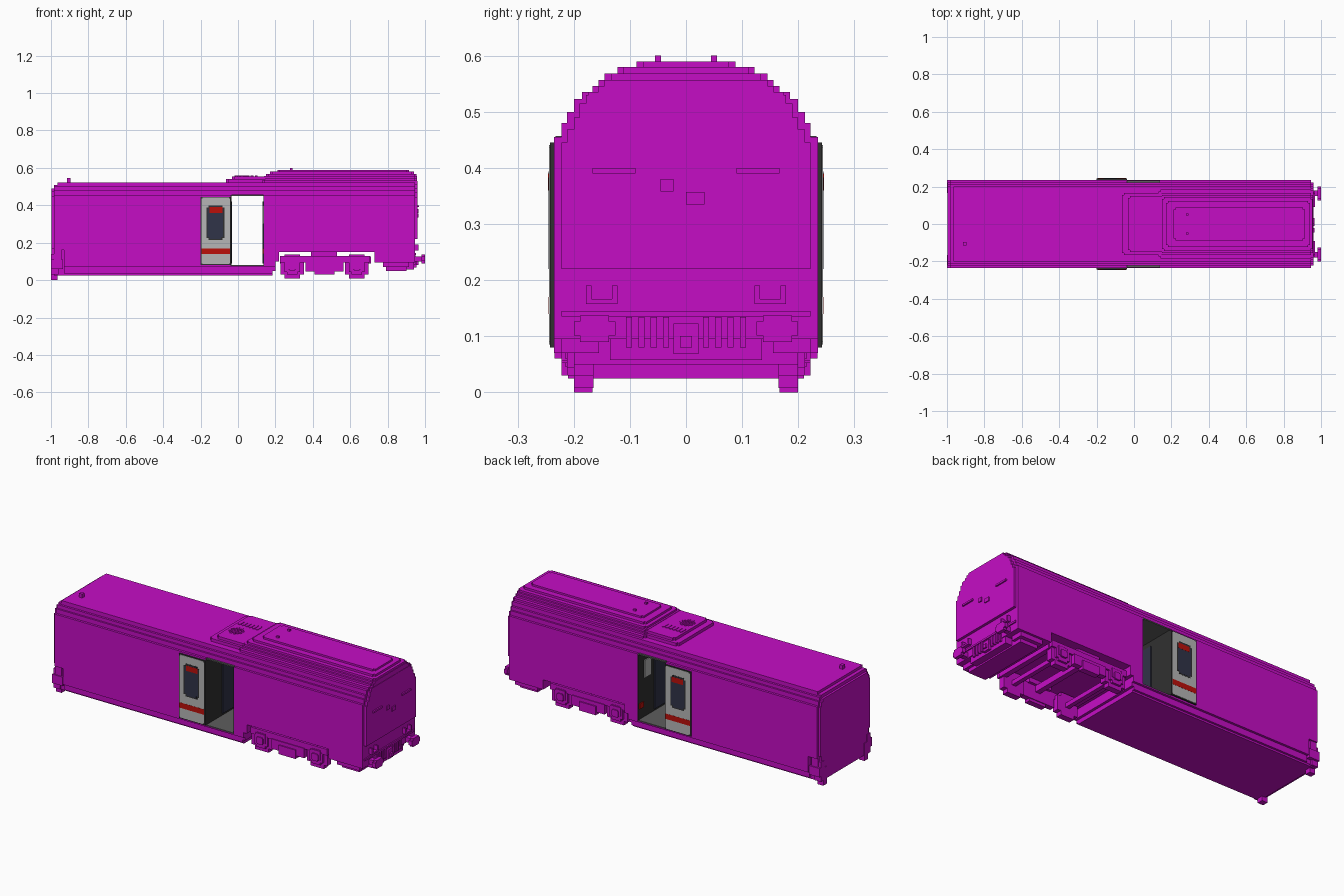
import bpy, bmesh

cube = bpy.data.objects.get("Cube")
if cube:
    bpy.data.objects.remove(cube, do_unlink=True)


def material(name, r, g, b):
    m = bpy.data.materials.new(name)
    m.use_nodes = True
    m.diffuse_color = (r, g, b, 1)
    m.node_tree.nodes["Principled BSDF"].inputs["Base Color"].default_value = (r, g, b, 1)
    return m


MAGENTA = material("magenta paint", 0.56, 0.004, 0.56)
LIGHT = material("light grey", 0.47, 0.47, 0.47)
MID = material("floor grey", 0.11, 0.11, 0.11)
DARK = material("dark grey", 0.03, 0.03, 0.03)
RED = material("red", 0.5, 0.005, 0.003)
GLASS = material("navy glass", 0.03, 0.033, 0.065)


class Part:
    """Collects blocks and prisms into one flat-shaded object."""

    def __init__(self, name, mat):
        self.name, self.mat, self.bm = name, mat, bmesh.new()

    def prism(self, pts, axis, a, b):
        place = {"x": lambda p, t: (t, p[0], p[1]),
                 "y": lambda p, t: (p[0], t, p[1]),
                 "z": lambda p, t: (p[0], p[1], t)}[axis]
        lo = [self.bm.verts.new(place(p, a)) for p in pts]
        hi = [self.bm.verts.new(place(p, b)) for p in pts]
        self.bm.faces.new(lo)
        self.bm.faces.new(hi[::-1])
        for i in range(len(pts)):
            j = (i + 1) % len(pts)
            self.bm.faces.new((lo[j], lo[i], hi[i], hi[j]))

    def box(self, x0, x1, y0, y1, z0, z1):
        self.prism([(x0, y0), (x1, y0), (x1, y1), (x0, y1)], "z", z0, z1)

    def both(self, x0, x1, y0, y1, z0, z1):
        self.box(x0, x1, y0, y1, z0, z1)
        self.box(x0, x1, -y1, -y0, z0, z1)

    def done(self):
        bmesh.ops.recalc_face_normals(self.bm, faces=self.bm.faces)
        mesh = bpy.data.meshes.new(self.name)
        self.bm.to_mesh(mesh)
        self.bm.free()
        mesh.materials.append(self.mat)
        ob = bpy.data.objects.new(self.name, mesh)
        bpy.context.collection.objects.link(ob)
        return ob


def notched(x0, x1, y0, y1, c):
    """Rectangle with one square step cut from each corner."""
    return [(x0 + c, y0), (x1 - c, y0), (x1 - c, y0 + c), (x1, y0 + c), (x1, y1 - c), (x1 - c, y1 - c),
            (x1 - c, y1), (x0 + c, y1), (x0 + c, y1 - c), (x0, y1 - c), (x0, y0 + c), (x0 + c, y0 + c)]


def stepped(z, steps):
    """Symmetric stair profile from (half width, top) pairs."""
    right = []
    for half, top in steps:
        right += [(half, z), (half, top)]
        z = top
    return right + [(-y, z) for y, z in reversed(right)]


# Body shell with stair-stepped roof edge
body = Part("body_shell", MAGENTA)
body.prism(stepped(0.025, [(0.21, 0.035), (0.222, 0.07), (0.235, 0.455), (0.222, 0.48),
                           (0.212, 0.5), (0.2, 0.523)]), "x", -0.985, 0.945)
body = body.done()

# Doorway, bogie bay, front underside and rear wheel notches
cut = Part("body_cutter", MAGENTA)
cut.box(-0.04, 0.14, -0.4, 0.4, 0.075, 0.455)
cut.prism([(0.185, -0.1), (1.1, -0.1), (1.1, 0.095), (0.73, 0.095), (0.73, 0.15), (0.22, 0.15),
           (0.22, 0.1), (0.2, 0.1), (0.2, 0.05), (0.185, 0.05)], "y", -0.4, 0.4)
cut.both(-1.1, -0.93, 0.212, 0.4, -0.1, 0.16)
cut.box(-1.1, -0.965, -0.4, 0.4, 0.508, 0.7)
cut = cut.done()
cut.hide_render = True
mod = body.modifiers.new("openings", "BOOLEAN")
mod.object, mod.operation, mod.solver = cut, "DIFFERENCE", "EXACT"
bpy.context.view_layer.objects.active = body
bpy.ops.object.modifier_apply(modifier=mod.name)
bpy.data.objects.remove(cut, do_unlink=True)

# Raised cab end and rear end panels
ends = Part("end_panels", MAGENTA)
ends.prism(stepped(0.22, [(0.222, 0.445), (0.212, 0.468), (0.2, 0.49), (0.19, 0.515), (0.178, 0.53)]),
           "x", 0.945, 0.96)
ends.prism(stepped(0.03, [(0.21, 0.17), (0.222, 0.45), (0.212, 0.475), (0.2, 0.49)]), "x", -0.997, -0.985)
ends.done()

# Roof: low equipment slab, then tapering tiers
roof = Part("roof_tiers", MAGENTA)
tiers = [(-0.065, 0.16, 0.165, 0.54), (-0.032, 0.16, 0.15, 0.555), (0.13, 0.958, 0.185, 0.535),
         (0.135, 0.958, 0.167, 0.546), (0.14, 0.958, 0.156, 0.557), (0.15, 0.955, 0.145, 0.568),
         (0.17, 0.94, 0.122, 0.58), (0.21, 0.915, 0.088, 0.59)]
for x0, x1, half, top in tiers:
    roof.prism(notched(x0, x1, -half, half, 0.011), "z", 0.515, top)
roof.both(0.278, 0.292, 0.045, 0.055, 0.585, 0.6)
roof.box(-0.915, -0.895, -0.115, -0.095, 0.52, 0.545)
roof.done()

# Roof vents: slots and a round fan
vents = Part("roof_vents", MAGENTA)
for i in range(6):
    x = -0.02 + i * 0.022
    vents.prism(notched(x, x + 0.015, 0.025, 0.07, 0.004), "z", 0.55, 0.558)
for i in range(-3, 4):
    for j in range(-3, 4):
        if i * i + j * j < 11 and (i + j) % 2 == 0:
            x, y = 0.022 + i * 0.011, -0.045 + j * 0.011
            vents.box(x - 0.005, x + 0.005, y - 0.005, y + 0.005, 0.55, 0.558)
vents.done()

# Vestibule lining
lining = Part("vestibule_walls", DARK)
for x0, x1 in ((-0.041, -0.036), (0.136, 0.141)):
    lining.box(x0, x1, -0.233, 0.233, 0.076, 0.454)
lining.done()
glass = Part("vestibule_doors", GLASS)
for x0, x1 in ((-0.037, -0.032), (0.132, 0.137)):
    glass.box(x0, x1, -0.09, 0.09, 0.09, 0.42)
glass.done()
floor = Part("vestibule_floor", MID)
floor.box(-0.036, 0.136, -0.233, 0.233, 0.072, 0.08)
floor.box(-0.036, 0.136, -0.233, 0.233, 0.45, 0.457)
floor.done()
trim = Part("vestibule_panels", LIGHT)
trim.both(0.131, 0.137, 0.12, 0.18, 0.3, 0.4)
trim.done()
marks = Part("vestibule_red_marks", RED)
marks.both(0.13, 0.137, 0.19, 0.225, 0.14, 0.17)
marks.done()

# Sliding doors, parked open on each side
leaf = Part("sliding_doors", DARK)
leaf.both(-0.2, -0.037, 0.234, 0.2425, 0.08, 0.445)
leaf.done()
skins, panes, bands, frames = [Part(n, m) for n, m in (
    ("door_skins", LIGHT), ("door_windows", GLASS), ("door_red_bands", RED), ("door_window_frames", DARK))]
for s in (-1, 1):
    skins.prism(notched(-0.196, -0.042, 0.085, 0.441, 0.005), "y", s * 0.242, s * 0.244)
    frames.prism(notched(-0.169, -0.073, 0.214, 0.4, 0.011), "y", s * 0.2435, s * 0.2446)
    panes.prism(notched(-0.163, -0.079, 0.22, 0.394, 0.011), "y", s * 0.244, s * 0.2452)
    bands.box(-0.196, -0.042, *sorted((s * 0.243, s * 0.2448)), 0.14, 0.17)
    bands.box(-0.152, -0.082, *sorted((s * 0.244, s * 0.2458)), 0.36, 0.39)
for p in (skins, panes, bands, frames):
    p.done()

# Wheels with stepped rims
wheels = Part("wheels", MAGENTA)
for cx in (0.29, 0.635):
    for s in (-1, 1):
        for r, c, a, b in ((0.064, 0.022, 0.165, 0.2), (0.042, 0.014, 0.2, 0.212), (0.02, 0.005, 0.212, 0.222)):
            wheels.prism(notched(cx - r, cx + r, 0.072 - r, 0.072 + r, c), "y", s * a, s * b)
    wheels.box(cx - 0.012, cx + 0.012, -0.17, 0.17, 0.06, 0.084)
wheels.both(-1, -0.965, 0.167, 0.2, 0, 0.1)
wheels.done()

# Bogie frame
bogie = Part("bogie_frame", MAGENTA)
bogie.both(0.225, 0.705, 0.185, 0.21, 0.095, 0.13)
bogie.both(0.36, 0.565, 0.185, 0.215, 0.045, 0.1)
bogie.both(0.41, 0.515, 0.19, 0.222, 0.03, 0.08)
bogie.both(0.39, 0.53, 0.17, 0.2, 0.125, 0.152)
for cx in (0.29, 0.635):
    bogie.both(cx - 0.03, cx + 0.03, 0.2, 0.216, 0.06, 0.11)
for x in (0.225, 0.45, 0.68):
    bogie.box(x, x + 0.03, -0.19, 0.19, 0.09, 0.125)
bogie.done()

# Rear corner steps
steps = Part("rear_corner_steps", MAGENTA)
steps.both(-1, -0.96, 0.19, 0.222, 0.03, 0.14)
steps.both(-1, -0.935, 0.2, 0.234, 0.06, 0.11)
steps.both(-0.985, -0.945, 0.2, 0.228, 0.11, 0.165)
steps.done()

# Front underside equipment
gear = Part("front_underframe", MAGENTA)
gear.box(0.79, 0.9, -0.2, 0.2, 0.05, 0.1)
gear.both(0.775, 0.915, 0.155, 0.222, 0.07, 0.1)
gear.box(0.9, 0.94, -0.135, 0.135, 0.058, 0.1)
gear.box(0.93, 0.952, -0.222, 0.222, 0.135, 0.145)
gear.done()

# Buffers, coupler and gangway ribs
coupler = Part("buffers_and_coupler", MAGENTA)
coupler.both(0.93, 0.985, 0.15, 0.178, 0.1, 0.126)
for s in (-1, 1):
    coupler.prism(notched(s * 0.163 - 0.037, s * 0.163 + 0.037, 0.09, 0.137, 0.011), "x", 0.98, 1.0)
coupler.box(0.93, 0.955, -0.022, 0.022, 0.068, 0.123)
coupler.box(0.95, 0.965, -0.011, 0.011, 0.08, 0.1)
for i in range(4):
    coupler.both(0.93, 0.95, 0.03 + i * 0.022, 0.041 + i * 0.022, 0.08, 0.134)
coupler.done()

# Grab rails, lamps and U-shaped steps on the front end
fittings = Part("front_end_fittings", MAGENTA)
fittings.both(0.955, 0.968, 0.09, 0.167, 0.39, 0.4)
fittings.box(0.955, 0.966, -0.045, -0.022, 0.358, 0.38)
fittings.box(0.955, 0.966, 0, 0.033, 0.335, 0.357)
fittings.both(0.94, 0.965, 0.122, 0.178, 0.157, 0.166)
for y in (0.122, 0.168):
    fittings.both(0.94, 0.965, y, y + 0.01, 0.157, 0.19)
fittings.done()
